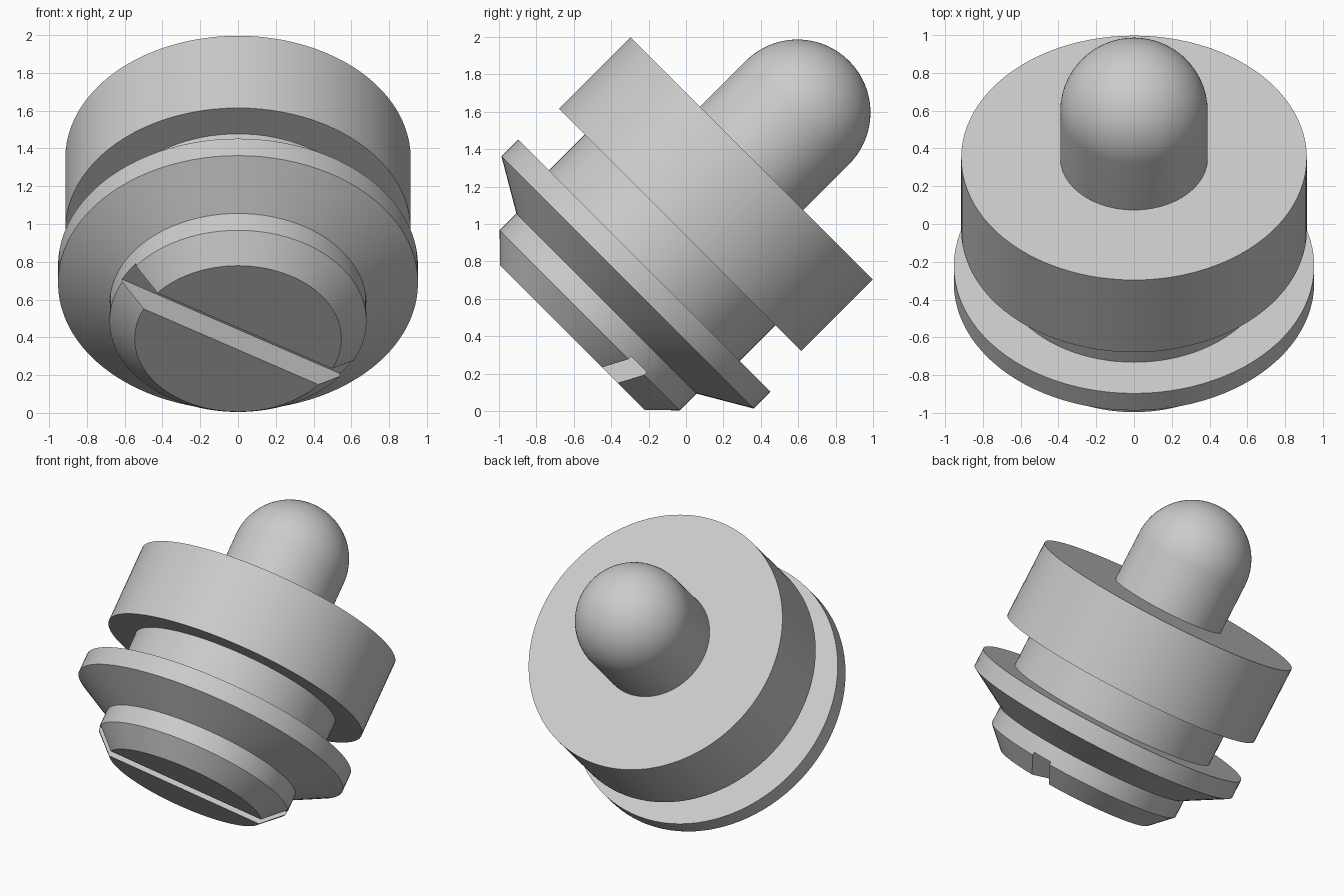
import bpy, bmesh, math
from mathutils import Matrix

if "Cube" in bpy.data.objects:
    bpy.data.objects.remove(bpy.data.objects["Cube"], do_unlink=True)

SEGMENTS = 96
# Shared frame: local z runs along the tilted axis of the plug
FRAME = Matrix.Translation((0, -0.5, 0.5)) @ Matrix.Rotation(math.radians(-45), 4, 'X')

grey = bpy.data.materials.new("plain grey")
grey.use_nodes = True
grey.diffuse_color = (0.6, 0.6, 0.6, 1)
grey.node_tree.nodes["Principled BSDF"].inputs["Base Color"].default_value = (0.6, 0.6, 0.6, 1)


def make_object(name, bm):
    bmesh.ops.recalc_face_normals(bm, faces=bm.faces)
    mesh = bpy.data.meshes.new(name)
    bm.to_mesh(mesh)
    bm.free()
    mesh.materials.append(grey)
    obj = bpy.data.objects.new(name, mesh)
    bpy.context.collection.objects.link(obj)
    obj.matrix_world = FRAME
    return obj


def lathe(name, profile):
    """Spin (radius, height) points around the local z axis."""
    bm = bmesh.new()
    verts = [bm.verts.new((r, 0, h)) for r, h in profile]
    edges = [bm.edges.new(pair) for pair in zip(verts, verts[1:])]
    bmesh.ops.spin(bm, geom=verts + edges, cent=(0, 0, 0), axis=(0, 0, 1),
                   angle=math.tau, steps=SEGMENTS, use_duplicate=False)
    bmesh.ops.remove_doubles(bm, verts=bm.verts, dist=0.0005)
    return make_object(name, bm)


def select_only(obj):
    bpy.ops.object.select_all(action='DESELECT')
    obj.select_set(True)
    bpy.context.view_layer.objects.active = obj


# Body: chamfered head, conical flange, neck and wide collar
body = lathe("plug_body", [
    (0, -0.152), (0.547, -0.152), (0.68, -0.02), (0.68, 0.106),
    (0.953, 0.266), (0.953, 0.393), (0.72, 0.393), (0.72, 0.662),
    (0.914, 0.662), (0.914, 1.202), (0, 1.202)])

# Screwdriver slot cut across the head
bm = bmesh.new()
bmesh.ops.create_cube(bm, size=1, matrix=Matrix.Rotation(math.radians(31.5), 4, 'Z')
                      @ Matrix.Translation((0, 0, -0.15))
                      @ Matrix.Diagonal((1.8, 0.14, 0.3, 1)))
cutter = make_object("slot_cutter", bm)
cutter.hide_render = True
cut = body.modifiers.new("slot", 'BOOLEAN')
cut.operation = 'DIFFERENCE'
cut.solver = 'EXACT'
cut.object = cutter
select_only(body)
bpy.ops.object.modifier_apply(modifier=cut.name)
bpy.data.objects.remove(cutter, do_unlink=True)

# Pin with a rounded tip
R, CENTRE, STEPS = 0.39, 1.549, 20
dome = [(R * math.cos(i / STEPS * math.pi / 2), CENTRE + R * math.sin(i / STEPS * math.pi / 2))
        for i in range(STEPS + 1)]
pin = lathe("round_pin", [(R, 1.2)] + dome)

for obj in (body, pin):
    select_only(obj)
    bpy.ops.object.shade_smooth_by_angle(angle=math.radians(25))
